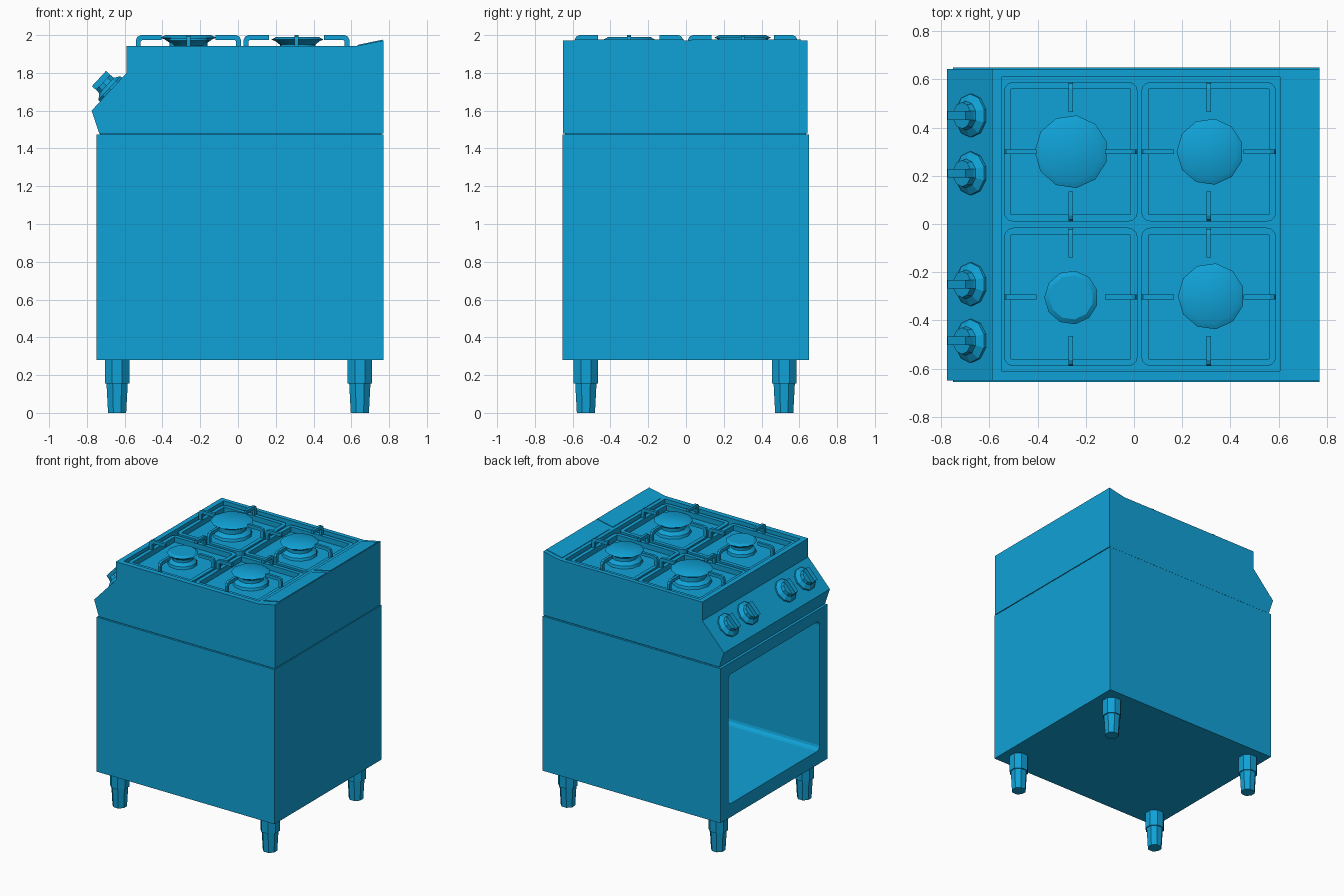
import bpy, bmesh, math
from mathutils import Matrix, Vector

if "Cube" in bpy.data.objects:
    bpy.data.objects.remove(bpy.data.objects["Cube"], do_unlink=True)

blue = bpy.data.materials.new("blue_enamel")
blue.use_nodes = True
COLOUR = (0.005, 0.36, 0.68, 1)
blue.diffuse_color = COLOUR
blue.node_tree.nodes["Principled BSDF"].inputs["Base Color"].default_value = COLOUR


def finish(name, bm, matrix=None):
    if matrix:
        bm.transform(matrix)
    bmesh.ops.recalc_face_normals(bm, faces=bm.faces)
    mesh = bpy.data.meshes.new(name)
    bm.to_mesh(mesh)
    bm.free()
    mesh.materials.append(blue)
    ob = bpy.data.objects.new(name, mesh)
    bpy.context.collection.objects.link(ob)
    return ob


def box(name, lo, hi, radius=0, rounded=None):
    """Box between two corners; edges accepted by `rounded` are filleted."""
    lo, hi = Vector(lo), Vector(hi)
    bm = bmesh.new()
    bmesh.ops.create_cube(bm, size=1)
    bm.transform(Matrix.Translation((lo + hi) / 2) @ Matrix.Diagonal((hi - lo).to_4d()))
    if radius:
        edges = [e for e in bm.edges if rounded(e.verts[0].co, e.verts[1].co)]
        bmesh.ops.bevel(bm, geom=edges, offset=radius, segments=3, profile=0.5, affect='EDGES')
    return finish(name, bm)


def prism(name, profile, y0, y1, matrix=None):
    """Extrude an x-z profile along y."""
    bm = bmesh.new()
    face = bm.faces.new([bm.verts.new((x, y0, z)) for x, z in profile])
    out = bmesh.ops.extrude_face_region(bm, geom=[face])["geom"]
    bmesh.ops.translate(bm, vec=(0, y1 - y0, 0),
                        verts=[v for v in out if isinstance(v, bmesh.types.BMVert)])
    return finish(name, bm, matrix)


def lathe(name, profile, sides, matrix):
    """Stack of rings (radius, height), capped at both ends."""
    bm = bmesh.new()
    rings = [[bm.verts.new((r * math.cos(math.tau * (i + 0.5) / sides),
                            r * math.sin(math.tau * (i + 0.5) / sides), z))
              for i in range(sides)] for r, z in profile]
    for a, b in zip(rings, rings[1:]):
        for i in range(sides):
            j = (i + 1) % sides
            bm.faces.new((a[i], a[j], b[j], b[i]))
    bm.faces.new(rings[0])
    bm.faces.new(rings[-1])
    return finish(name, bm, matrix)


def cut(ob, cutter):
    cutter.hide_render = True
    mod = ob.modifiers.new("cut", 'BOOLEAN')
    mod.object = cutter
    mod.operation = 'DIFFERENCE'
    mod.solver = 'EXACT'
    bpy.context.view_layer.objects.active = ob
    bpy.ops.object.modifier_apply(modifier=mod.name)
    bpy.data.objects.remove(cutter, do_unlink=True)


# Oven body with an open, round-cornered cavity
oven = box("oven_body", (-0.75, -0.655, 0.28), (0.77, 0.65, 1.474))
cut(oven, box("cavity_cutter", (-0.9, -0.56, 0.385), (0.7, 0.555, 1.385), 0.035,
              lambda a, b: max(a.x, b.x) > 0 and (min(a.x, b.x) > 0 or a.x != b.x)))

# Hob housing with sloped control panel, raised rear and sunken well
hob = prism("hob_housing", [(-0.735, 1.48), (-0.775, 1.60), (-0.59, 1.80), (-0.59, 1.943),
                            (0.63, 1.943), (0.77, 1.972), (0.77, 1.48)], -0.65, 0.643)
cut(hob, box("well_cutter", (-0.55, -0.61, 1.885), (0.605, 0.61, 2.1)))
box("seam_strip", (-0.73, -0.64, 1.47), (0.76, 0.635, 1.485))

# Rear vent plates
for side, y0, y1 in (("right", -0.59, -0.01), ("left", 0.03, 0.61)):
    prism("vent_plate_" + side, [(0.632, 1.940), (0.632, 1.948), (0.766, 1.976), (0.766, 1.965)], y0, y1)

# Feet
for x in (-0.64, 0.645):
    for y in (-0.53, 0.52):
        at = Matrix.Translation((x, y, 0))
        lathe("foot_tip", [(0.052, 0), (0.061, 0.157)], 8, at)
        lathe("foot_socket", [(0.07, 0.155), (0.07, 0.285)], 8, at)

# Control knobs, standing square to the sloped panel
normal = Vector((-0.734, 0, 0.679)).normalized()
tilt = normal.to_track_quat('Z', 'Y').to_matrix().to_4x4()
slope = Vector((normal.z, 0, -normal.x))
axes = Matrix((slope, Vector((0, 1, 0)), normal)).transposed().to_4x4()
for y in (-0.485, -0.25, 0.21, 0.45):
    at = Matrix.Translation((-0.67, y, 1.709)) @ axes
    lathe("knob", [(0.09, -0.005), (0.09, 0.015), (0.06, 0.035), (0.055, 0.06)], 10, at)
    grip = box("knob_grip", (-0.055, -0.018, 0.03), (0.055, 0.018, 0.09))
    grip.data.transform(at)

# Pan supports: a frame and four bent fingers around each burner
FLOOR = 1.885


def finger(length):
    return [(0, 1.89), (0, 1.975), (0.008, 1.992), (0.025, 2.0), (length, 2.0),
            (length, 1.975), (0.033, 1.975), (0.025, 1.967), (0.025, 1.89)]


for x0, x1 in ((-0.54, 0.015), (0.03, 0.59)):
    for y0, y1 in ((-0.59, -0.015), (0.01, 0.59)):
        frame = box("pan_support_frame", (x0, y0, FLOOR - 0.005), (x1, y1, 1.925), 0.04,
                    lambda a, b: a.z != b.z)
        cut(frame, box("frame_cutter", (x0 + 0.03, y0 + 0.03, 1.8), (x1 - 0.03, y1 - 0.03, 2.1)))
        cx, cy = (x0 + x1) / 2, (y0 + y1) / 2
        for px, py, turn, length in ((x0, cy, 0, 0.135), (x1, cy, 180, 0.135),
                                     (cx, y0, 90, 0.125), (cx, y1, 270, 0.125)):
            prism("pan_support_finger", finger(length), -0.01, 0.01,
                  Matrix.Translation((px, py, 0)) @ Matrix.Rotation(math.radians(turn), 4, 'Z'))

# Burners: flared cap over a narrow neck and a wider base
for x, y, r, top in ((-0.26, 0.3, 0.152, 2.0), (0.315, 0.3, 0.138, 1.99),
                     (-0.26, -0.305, 0.112, 1.985), (0.32, -0.3, 0.138, 1.99)):
    burner = lathe("burner", [(r * 0.95, FLOOR - 0.005), (r * 0.9, 1.905), (r * 0.68, 1.925),
                              (r * 0.68, top - 0.04), (r * 0.85, top - 0.022),
                              (r, top - 0.014), (r * 0.82, top)], 11,
                   Matrix.Translation((x, y, 0)))
    bpy.ops.object.select_all(action='DESELECT')
    burner.select_set(True)
    bpy.context.view_layer.objects.active = burner
    bpy.ops.object.shade_smooth_by_angle(angle=math.radians(35))
